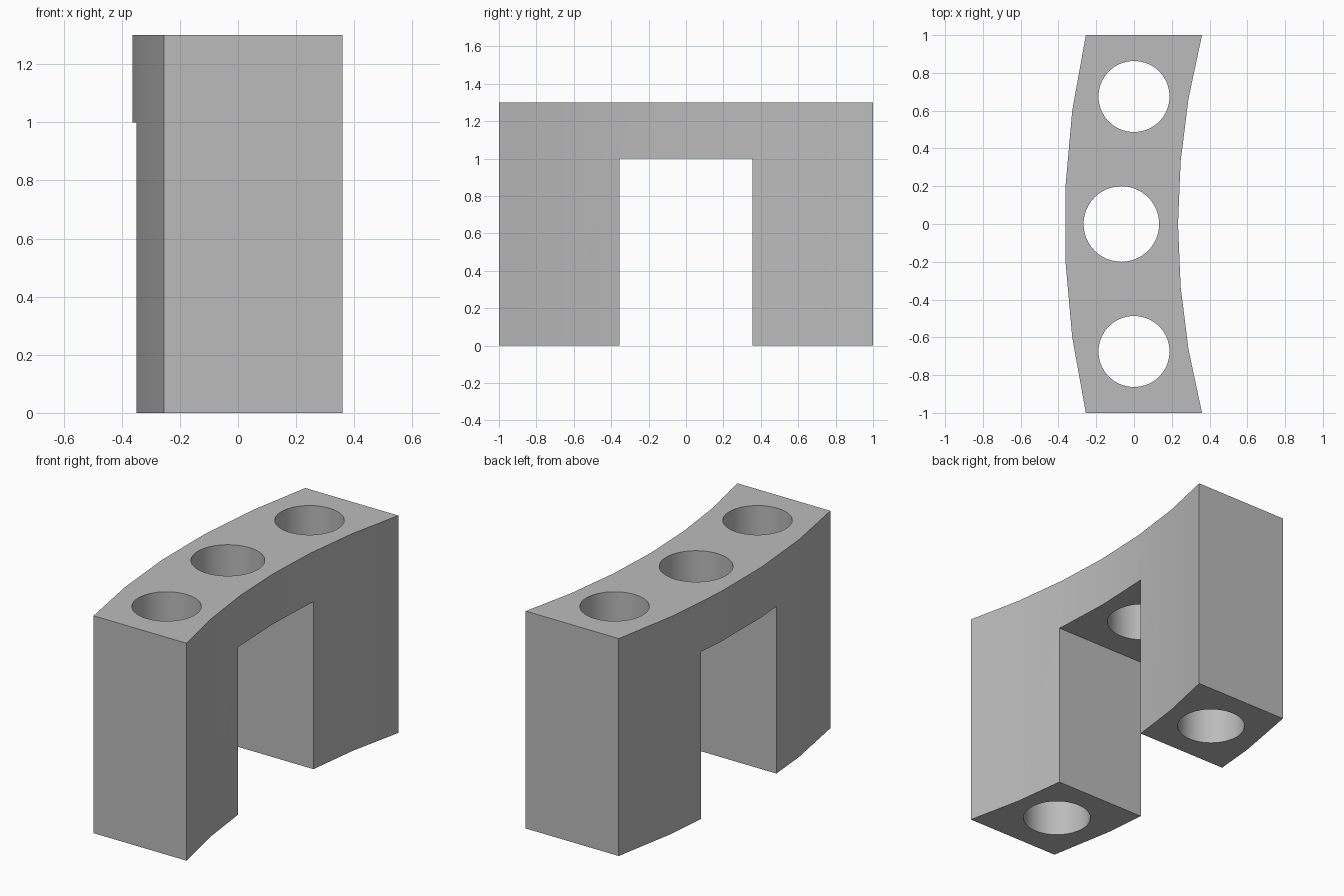
import bpy
import bmesh
from math import sqrt

HEIGHT = 1.3

cube = bpy.data.objects.get("Cube")
if cube:
    bpy.data.objects.remove(cube, do_unlink=True)

# Single grey finish
grey = bpy.data.materials.new("plain_grey")
grey.use_nodes = True
colour = (0.5, 0.5, 0.5, 1)
grey.diffuse_color = colour
grey.node_tree.nodes["Principled BSDF"].inputs["Base Color"].default_value = colour


def arc_points(end_x, mid_x, segments):
    """Shallow arc from y = -1 to y = 1 through mid_x at the centre."""
    sag = end_x - mid_x
    radius = (1 + sag * sag) / (2 * sag)
    ys = [-1 + 2 * i / segments for i in range(segments + 1)]
    return [(mid_x + radius - sqrt(radius * radius - y * y), y) for y in ys]


def activate(obj):
    bpy.ops.object.select_all(action='DESELECT')
    obj.select_set(True)
    bpy.context.view_layer.objects.active = obj


def cut(target, cutter):
    """Subtract the cutter and remove it."""
    cutter.hide_render = True
    activate(target)
    mod = target.modifiers.new("cut", 'BOOLEAN')
    mod.operation = 'DIFFERENCE'
    mod.solver = 'EXACT'
    mod.object = cutter
    bpy.ops.object.modifier_apply(modifier=mod.name)
    bpy.data.objects.remove(cutter, do_unlink=True)


# Curved block: convex on one side, concave on the other
outline = arc_points(0.36, 0.233, 6) + arc_points(-0.255, -0.367, 5)[::-1]
bm = bmesh.new()
base = bm.faces.new([bm.verts.new((x, y, 0)) for x, y in outline])
top = bmesh.ops.extrude_face_region(bm, geom=[base])["geom"]
bmesh.ops.translate(bm, vec=(0, 0, HEIGHT),
                    verts=[v for v in top if isinstance(v, bmesh.types.BMVert)])
bmesh.ops.recalc_face_normals(bm, faces=bm.faces)
mesh = bpy.data.meshes.new("bridge_block")
bm.to_mesh(mesh)
bm.free()
block = bpy.data.objects.new("bridge_block", mesh)
bpy.context.collection.objects.link(block)
mesh.materials.append(grey)

# Opening between the two legs
bpy.ops.mesh.primitive_cube_add(size=1, location=(0, 0, 0.4))
opening = bpy.context.object
opening.name = "opening_cutter"
opening.scale = (2, 0.712, 1.2)
cut(block, opening)

# Vertical holes through both legs and the middle of the span
for x, y, radius in ((0, -0.675, 0.188), (-0.067, 0, 0.2), (0, 0.675, 0.188)):
    bpy.ops.mesh.primitive_cylinder_add(vertices=64, radius=radius, depth=2,
                                        location=(x, y, HEIGHT / 2))
    bpy.context.object.name = "hole_cutter"
    cut(block, bpy.context.object)

activate(block)
bpy.ops.object.shade_smooth_by_angle()
